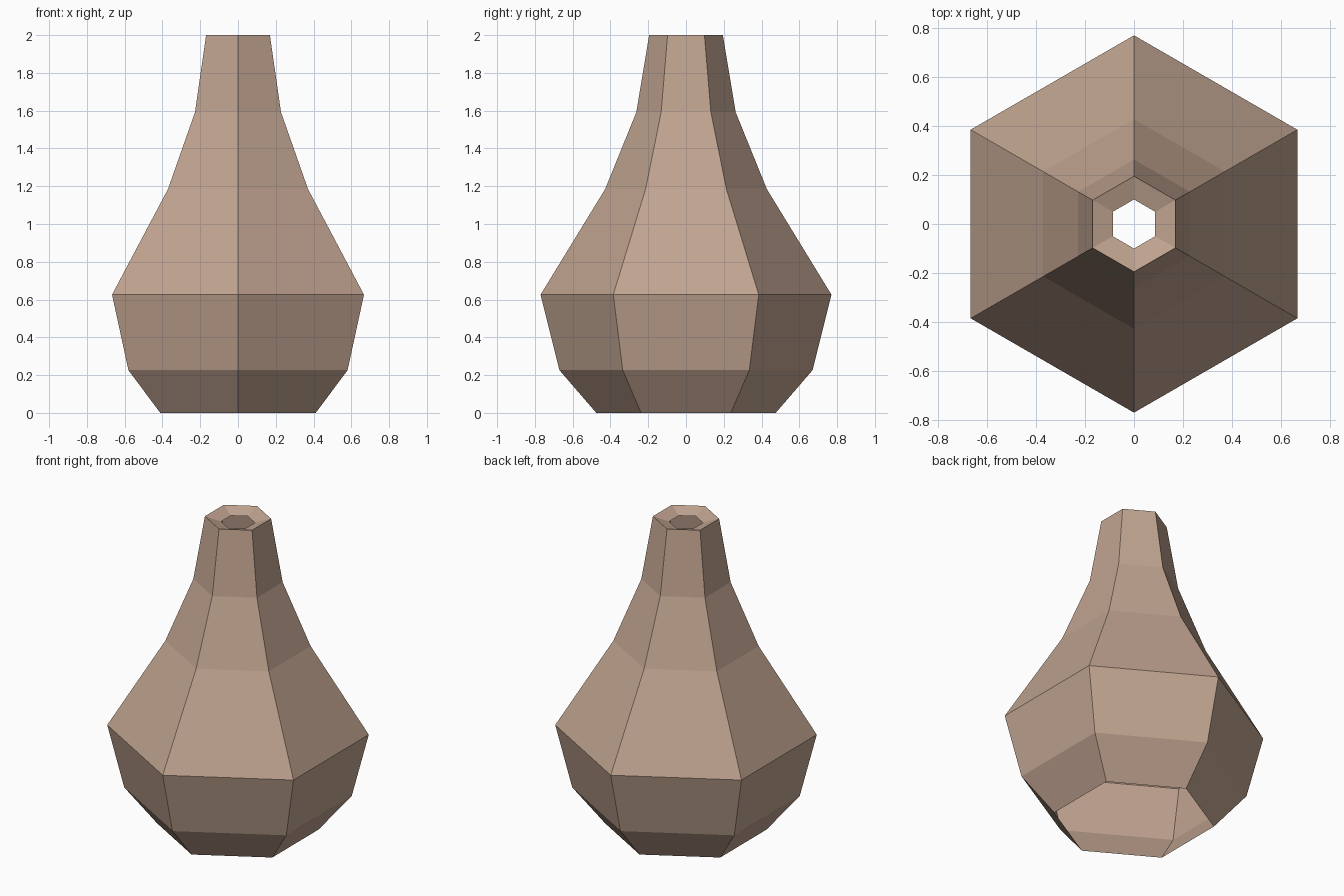
import bpy, bmesh, math

if "Cube" in bpy.data.objects:
    bpy.data.objects.remove(bpy.data.objects["Cube"])

SIDES = 6

# Clay material
clay = bpy.data.materials.new("clay_brown")
clay.diffuse_color = (0.53, 0.37, 0.28, 1.0)
clay.use_nodes = True
clay.node_tree.nodes["Principled BSDF"].inputs["Base Color"].default_value = clay.diffuse_color

# Vase profile (corner radius, height): open foot, belly, neck, sloping inner lip
profile = [(0.475, 0.0), (0.67, 0.226), (0.77, 0.626), (0.428, 1.185),
           (0.263, 1.592), (0.195, 2.0), (0.10, 1.97)]

bm = bmesh.new()
rings = []
for r, z in profile:
    ring = []
    for i in range(SIDES):
        a = math.pi / 2 + 2 * math.pi * i / SIDES
        ring.append(bm.verts.new((r * math.cos(a), r * math.sin(a), z)))
    rings.append(ring)

# Join neighbouring rings with flat faces; foot and mouth stay open
for low, high in zip(rings, rings[1:]):
    for i in range(SIDES):
        j = (i + 1) % SIDES
        bm.faces.new((low[i], low[j], high[j], high[i]))

mesh = bpy.data.meshes.new("vase")
bm.to_mesh(mesh)
bm.free()
mesh.materials.append(clay)
vase = bpy.data.objects.new("vase", mesh)
bpy.context.collection.objects.link(vase)
